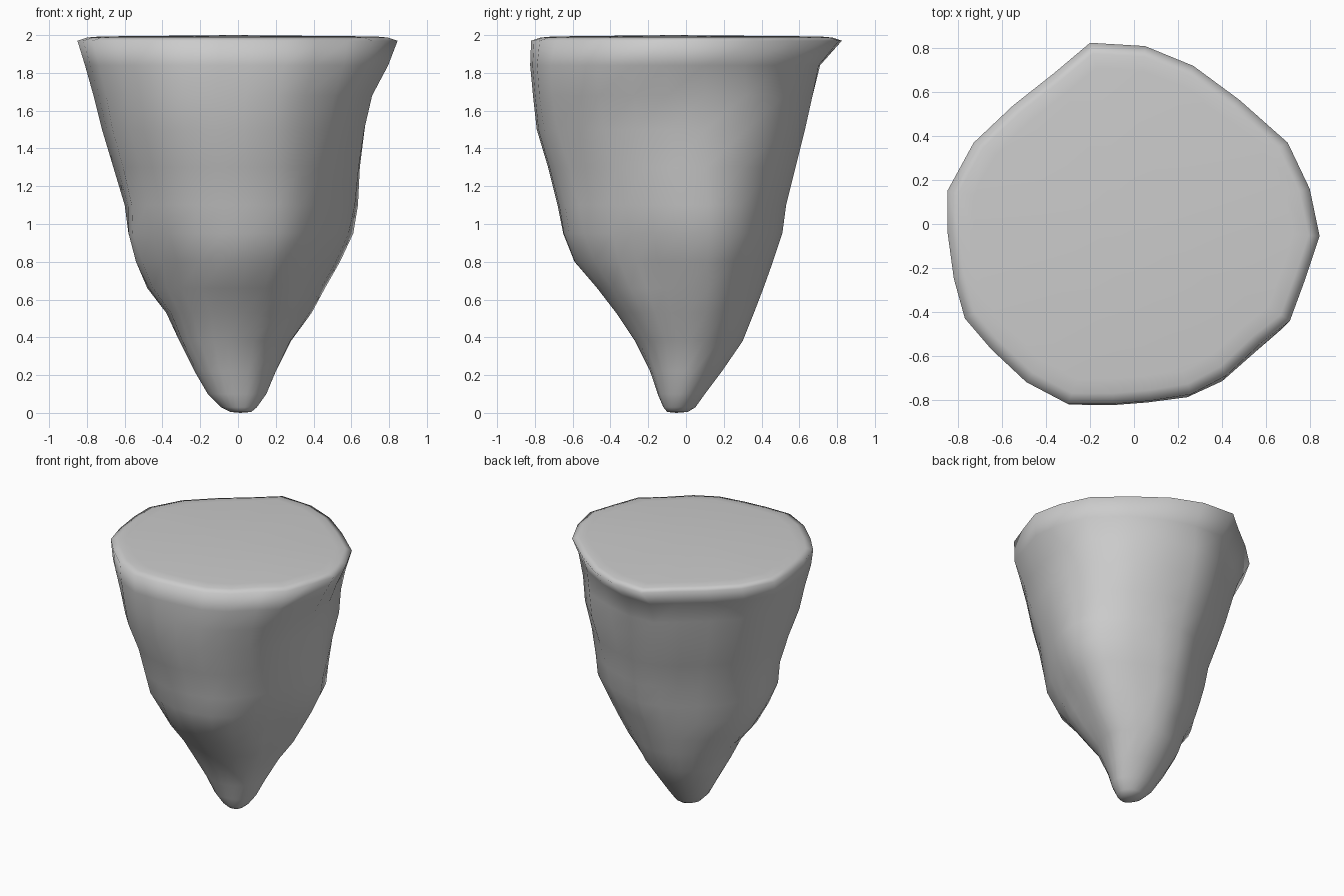
import bpy, bmesh
from math import atan2, tau, exp, hypot, cos, sin
from mathutils import Vector, noise

if "Cube" in bpy.data.objects:
    bpy.data.objects.remove(bpy.data.objects["Cube"])

# Outline of the flat top and of the more angular middle, counter-clockwise
TOP = [(-.2, .825), (-.36, .69), (-.55, .54), (-.73, .37), (-.85, .15), (-.85, -.03),
       (-.82, -.25), (-.77, -.43), (-.65, -.57), (-.49, -.72), (-.3, -.82), (-.1, -.82),
       (.07, -.805), (.26, -.775), (.42, -.69), (.58, -.54), (.71, -.44), (.78, -.25),
       (.845, -.055), (.8, .16), (.7, .37), (.48, .565), (.27, .72), (.05, .81)]
MID = [(.3, -.60), (.46, -.37), (.6, -.08), (.64, .1), (.55, .3), (.31, .45), (0, .53),
       (-.25, .42), (-.46, .24), (-.6, 0), (-.56, -.32), (-.36, -.58), (-.1, -.68), (.12, -.67)]

# Height, then min x, max x, min y, max y of the section there
RINGS = [(.005, -.04, .07, -.10, .01), (.03, -.09, .1, -.12, .05), (.1, -.16, .15, -.15, .1),
         (.22, -.23, .2, -.19, .19), (.38, -.31, .28, -.27, .30), (.53, -.38, .39, -.37, .36),
         (.66, -.48, .46, -.47, .41), (.8, -.54, .54, -.59, .46), (.95, -.58, .61, -.65, .51),
         (1.1, -.6, .635, -.68, .53), (1.3, -.66, .645, -.73, .58), (1.5, -.72, .67, -.79, .63),
         (1.68, -.765, .71, -.81, .67), (1.84, -.81, .795, -.825, .71), (1.97, -.85, .845, -.82, .825)]
# Angle, height, angular width, height width, size
BUMPS = [(-2.35, .78, .28, .14, -.06),   # hollow under the ledge
         (-2.3, .38, .4, .14, .05),      # swelling below the hollow
         (-2.75, .8, .3, .2, .05),       # knob on the left
         (-.75, .62, .3, .12, .05),      # knob at front right
         (.75, 1.55, .45, .32, .11),     # full back right shoulder
         (-.78, 1.6, .4, .3, .05)]       # full front right shoulder


def radius(outline, a):
    """Distance to an outline in direction a."""
    d = Vector((cos(a), sin(a)))
    for p, q in zip(outline, outline[1:] + outline[:1]):
        p, q = Vector(p), Vector(q)
        if p.cross(d) >= -1e-6 and d.cross(q) >= -1e-6 and p.dot(d) > 0:
            return p.cross(q - p) / d.cross(q - p)
    return .6


def bump(a, z, a0, z0, wa, wz, h):
    da = (a - a0 + tau / 2) % tau - tau / 2
    return h * exp(-(da / wa) ** 2 - ((z - z0) / wz) ** 2)


def fit(v, lo, hi, new_lo, new_hi):
    return new_lo + (v - lo) / (hi - lo) * (new_hi - new_lo)


bm = bmesh.new()
loops = []
angles = [atan2(y, x) for x, y in TOP]
# Tapering rough side
for z, x0, x1, y0, y1 in RINGS:
    t = min(1, max(0, (z - 1.0) / .9))
    low = min(1, z / .7)
    pts = []
    for a, (tx, ty) in zip(angles, TOP):
        r = t * hypot(tx, ty) + (1 - t) * (low * radius(MID, a) + (1 - low) * .6)
        n = noise.noise(Vector((cos(a) * 1.8, sin(a) * 1.8, z * 3.5)))
        r *= 1 + .03 * n * (1 - t)
        if z < 1.9:
            r += sum(bump(a, z, *b) for b in BUMPS)
        pts.append((r * cos(a), r * sin(a)))
    xs, ys = zip(*pts)
    loops.append([bm.verts.new((fit(x, min(xs), max(xs), x0, x1),
                                fit(y, min(ys), max(ys), y0, y1), z)) for x, y in pts])
# Rounded rim and flat top
for s, z in ((.94, 1.987), (.86, 1.993)):
    loops.append([bm.verts.new((x * s, y * s, z)) for x, y in TOP])

n = len(TOP)
for lo, hi in zip(loops, loops[1:]):
    for i in range(n):
        j = (i + 1) % n
        bm.faces.new((lo[i], lo[j], hi[j], hi[i]))
for loop, z in ((loops[0], 0), (loops[-1], 2)):
    c = sum((v.co for v in loop), Vector()) / n
    tip = bm.verts.new((c.x, c.y, z))
    for i in range(n):
        bm.faces.new((loop[i], loop[(i + 1) % n], tip))
bmesh.ops.recalc_face_normals(bm, faces=bm.faces)
for f in bm.faces:
    f.smooth = True

mesh = bpy.data.meshes.new("floating_rock")
bm.to_mesh(mesh)
bm.free()
bpy.context.collection.objects.link(bpy.data.objects.new("floating_rock", mesh))
